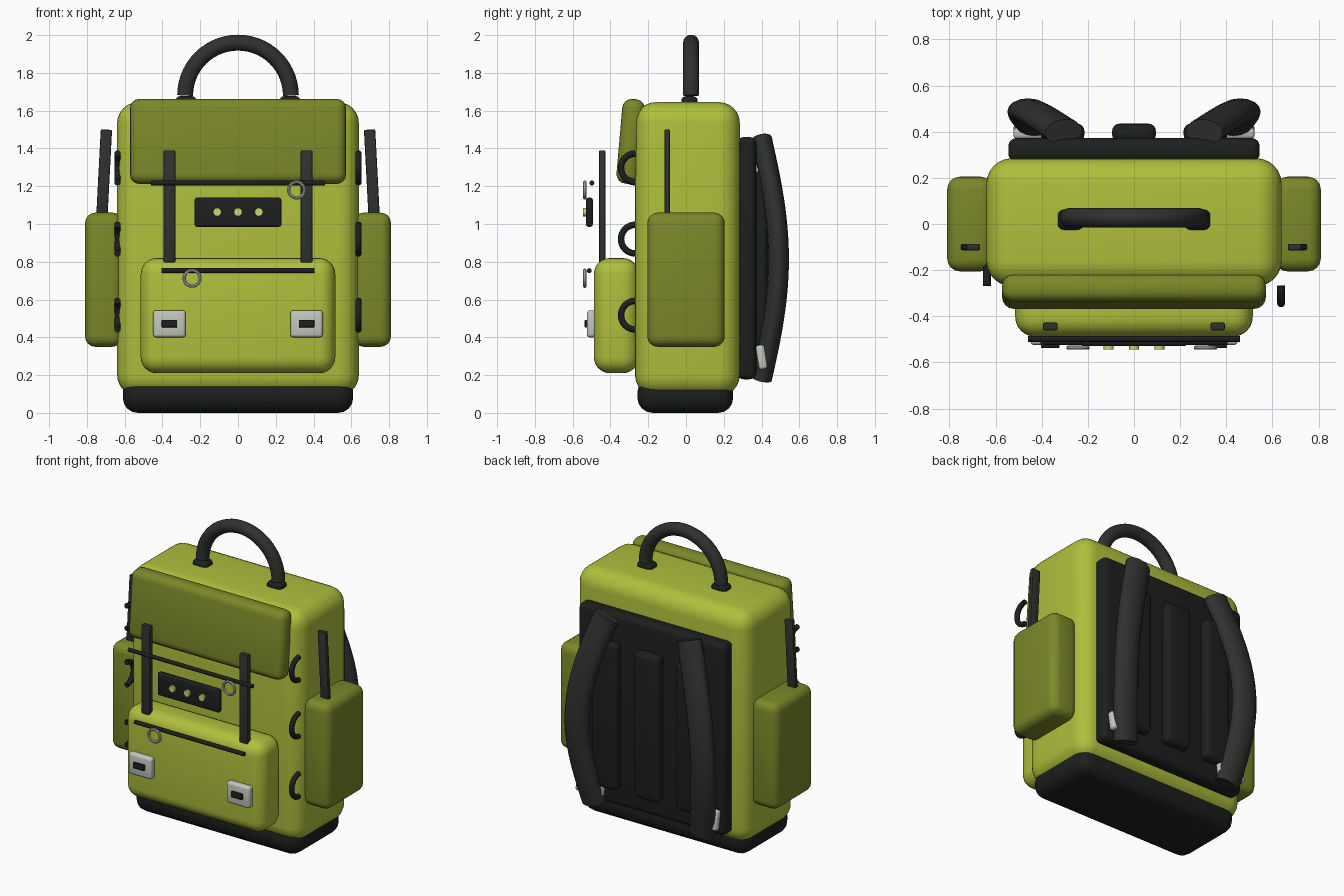
import bpy, bmesh
from math import pi, sin, cos, radians
from mathutils import Vector, Matrix

if "Cube" in bpy.data.objects:
    bpy.data.objects.remove(bpy.data.objects["Cube"])


def material(name, rgb):
    m = bpy.data.materials.new(name)
    m.diffuse_color = (*rgb, 1)
    m.use_nodes = True
    m.node_tree.nodes["Principled BSDF"].inputs["Base Color"].default_value = m.diffuse_color
    return m


LIME = material("lime_fabric", (0.43, 0.52, 0.045))
OLIVE = material("olive_fabric", (0.20, 0.245, 0.022))
BLACK = material("black_rubber", (0.012, 0.014, 0.013))
DARK = material("dark_webbing", (0.028, 0.031, 0.028))
METAL = material("pale_metal", (0.55, 0.57, 0.52))
STUD = material("pale_stud", (0.58, 0.68, 0.16))


def finish(bm, name, mat):
    bmesh.ops.recalc_face_normals(bm, faces=bm.faces)
    me = bpy.data.meshes.new(name)
    bm.to_mesh(me)
    bm.free()
    me.materials.append(mat)
    ob = bpy.data.objects.new(name, me)
    bpy.context.collection.objects.link(ob)
    bpy.ops.object.select_all(action='DESELECT')
    ob.select_set(True)
    bpy.context.view_layer.objects.active = ob
    bpy.ops.object.shade_smooth_by_angle(angle=radians(35))
    return ob


def box(name, x, y, z, bevel, mat, rot=(0, 0), seg=4):
    """Rounded box from (min, max) ranges; rot = degrees about x and y."""
    bm = bmesh.new()
    bmesh.ops.create_cube(bm, size=1)
    size = [r[1] - r[0] for r in (x, y, z)]
    mid = Vector([(r[0] + r[1]) / 2 for r in (x, y, z)])
    bmesh.ops.scale(bm, vec=size, verts=bm.verts)
    bmesh.ops.bevel(bm, geom=bm.edges[:], offset=bevel, segments=seg,
                    profile=0.5, affect='EDGES', clamp_overlap=True)
    turn = Matrix.Rotation(radians(rot[0]), 4, 'X') @ Matrix.Rotation(radians(rot[1]), 4, 'Y')
    bm.transform(Matrix.Translation(mid) @ turn)
    return finish(bm, name, mat)


def rod(name, centre, radius, length, axis, mat, sides=16):
    bm = bmesh.new()
    bmesh.ops.create_cone(bm, cap_ends=True, segments=sides, radius1=radius,
                          radius2=radius, depth=length)
    turn = Matrix.Rotation(pi / 2, 4, 'Y' if axis == 'x' else 'X')
    bm.transform(Matrix.Translation(centre) @ turn)
    return finish(bm, name, mat)


def sweep(name, path, ref, wide, thick, mat, sides=16, closed=False):
    """Elliptical tube along a path; 'wide' lies along the ref direction."""
    bm = bmesh.new()
    pts = [Vector(p) for p in path]
    n, rings = len(pts), []
    for i, p in enumerate(pts):
        if closed:
            t = pts[(i + 1) % n] - pts[i - 1]
        else:
            t = pts[min(i + 1, n - 1)] - pts[max(i - 1, 0)]
        t.normalize()
        side = Vector(ref)
        side = (side - t * side.dot(t)).normalized()
        nor = t.cross(side)
        rings.append([bm.verts.new(p + side * wide * cos(a) + nor * thick * sin(a))
                      for a in (2 * pi * k / sides for k in range(sides))])
    for i in range(n if closed else n - 1):
        a, b = rings[i], rings[(i + 1) % n]
        for k in range(sides):
            j = (k + 1) % sides
            bm.faces.new((a[k], a[j], b[j], b[k]))
    if not closed:
        bm.faces.new(rings[0])
        bm.faces.new(rings[-1])
    return finish(bm, name, mat)


def span(c, half):
    return (c - half, c + half)


# Main bag, base and front flap
box("main_body", (-0.64, 0.64), (-0.27, 0.285), (0.09, 1.645), 0.11, LIME, seg=6)
box("base", (-0.61, 0.61), (-0.257, 0.25), (0, 0.19), 0.08, BLACK)
box("top_flap", (-0.572, 0.572), span(-0.293, 0.06), span(1.437, 0.225), 0.05, OLIVE, rot=(-5, 0))
box("front_pocket", (-0.515, 0.515), (-0.488, -0.25), (0.21, 0.82), 0.085, LIME, seg=6)

# Label plate with three studs
box("front_plate", (-0.23, 0.23), (-0.53, -0.493), (0.985, 1.14), 0.014, BLACK, seg=3)
for i in (-1, 0, 1):
    rod("plate_stud", (0.11 * i, -0.533, 1.063), 0.022, 0.024, 'y', STUD)

# Zip lines with ring pulls
for half, y, z in ((0.46, -0.498, 1.217), (0.405, -0.512, 0.753)):
    rod("zip_line", (0, y, z), 0.013, 2 * half, 'x', BLACK)
for x, z in ((0.31, 1.18), (-0.243, 0.713)):
    circle = [(x + 0.042 * cos(2 * pi * k / 28), -0.536, z + 0.042 * sin(2 * pi * k / 28))
              for k in range(28)]
    sweep("zip_ring", circle, (0, 1, 0), 0.009, 0.009, METAL, sides=10, closed=True)

# Carry handle on top
arc = [(0.28 * cos(pi * k / 28), 0.027, 1.68 + 0.28 * sin(pi * k / 28)) for k in range(29)]
sweep("carry_handle", arc, (0, 1, 0), 0.042, 0.042, DARK)

# Back panel and its pads
box("back_panel", (-0.545, 0.545), (0.27, 0.372), (0.178, 1.46), 0.035, BLACK)
for i in (-1, 0, 1):
    box("back_pad", span(0.31 * i, 0.095), (0.355, 0.435), (0.30, 1.28), 0.032, BLACK)

# Parts repeated on both sides
for s in (-1, 1):
    box("handle_mount", span(0.275 * s, 0.055), (-0.025, 0.062), (1.60, 1.677), 0.025, BLACK)
    box("side_pocket", span(0.71 * s, 0.1), span(0, 0.205), (0.35, 1.06), 0.055, OLIVE)
    box("side_strap", span(0.711 * s, 0.03), span(-0.1, 0.014), (0.95, 1.5), 0.006, DARK,
        rot=(0, -3 * s), seg=2)
    box("front_strap", span(0.363 * s, 0.031), span(-0.444, 0.017), (0.72, 1.39), 0.007, DARK, seg=2)

    # Front buckles
    box("buckle", span(0.363 * s, 0.086), (-0.525, -0.475), (0.40, 0.543), 0.016, METAL, seg=3)
    box("buckle_slot", span(0.363 * s, 0.041), (-0.537, -0.515), (0.452, 0.493), 0.005, BLACK, seg=2)

    # Gear loops: half rings, bulging forward on the right and back on the left
    for z in (1.297, 0.92, 0.517):
        loop = [(0.638 * s, -0.268 - s * 0.076 * sin(pi * k / 16), z + 0.076 * cos(pi * k / 16))
                for k in range(17)]
        sweep("gear_loop", loop, (1, 0, 0), 0.017, 0.017, BLACK, sides=12)

    # Bowed shoulder strap and its adjuster
    path = []
    for k in range(21):
        t = k / 20
        path.append((s * (0.305 + 0.095 * t + 0.108 * sin(pi * t)),
                     0.40 + 0.09 * sin(pi * t), 1.45 - 1.27 * t))
    sweep("shoulder_strap", path, (1, 0, 0), 0.085, 0.055, DARK)
    box("strap_adjuster", span(0.425 * s, 0.098), span(0.40, 0.023), span(0.295, 0.065), 0.015,
        METAL, rot=(9, 0), seg=3)
